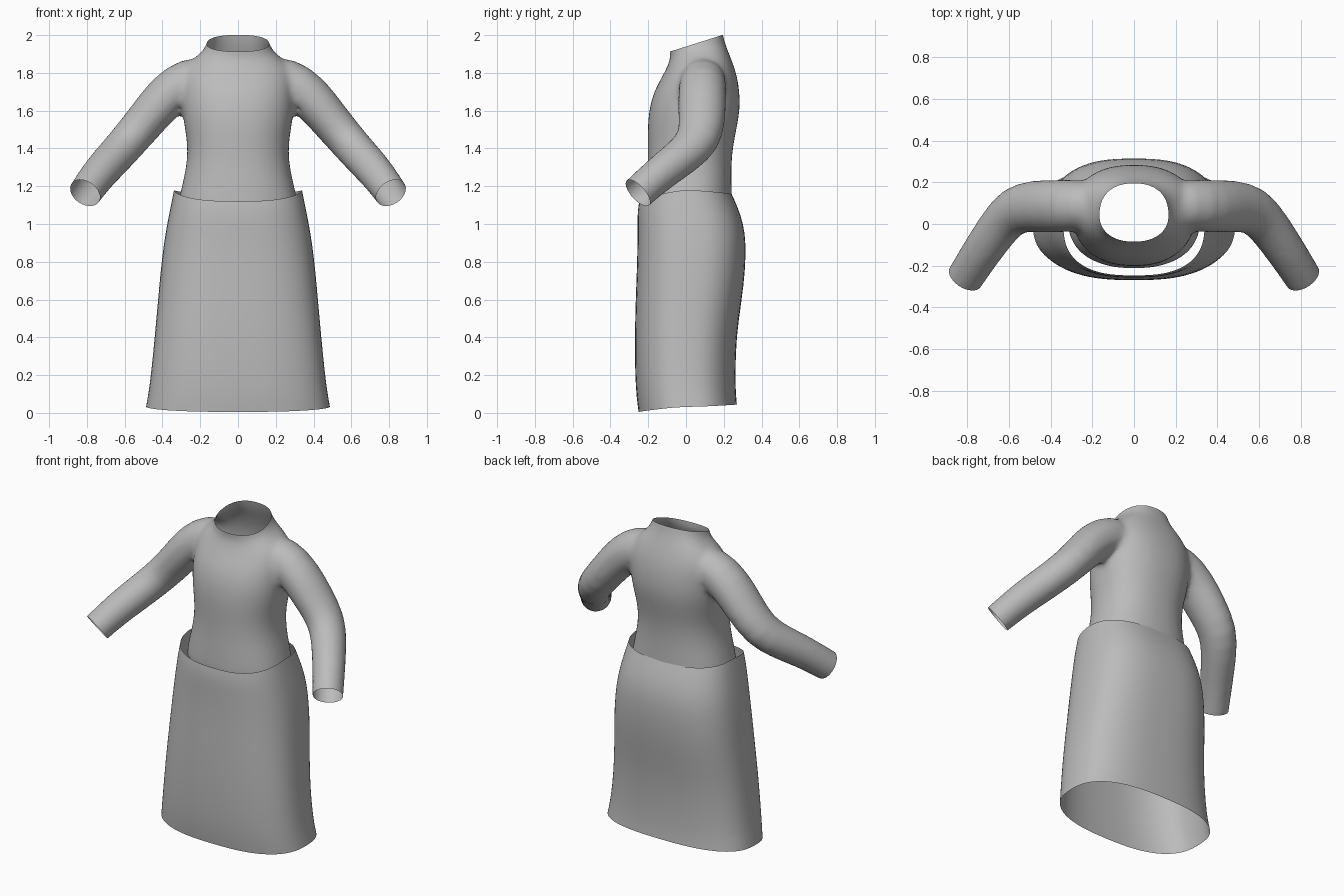
import bpy
import bmesh
from math import cos, sin, tau
from mathutils import Vector

if "Cube" in bpy.data.objects:
    bpy.data.objects.remove(bpy.data.objects["Cube"])

SEGMENTS = 40

cloth = bpy.data.materials.new("grey cloth")
cloth.use_nodes = True
grey = (0.5, 0.5, 0.5, 1)
cloth.diffuse_color = grey
cloth.node_tree.nodes["Principled BSDF"].inputs["Base Color"].default_value = grey


def power(value, exponent):
    return abs(value) ** exponent * (1 if value >= 0 else -1)


def body_ring(z, front, back, half_width, lift_front, lift_back, squareness):
    """Rounded cross-section whose front and back can rise or dip."""
    points = []
    for i in range(SEGMENTS):
        angle = tau * i / SEGMENTS
        c = power(cos(angle), 2 / squareness)
        s = power(sin(angle), 2 / squareness)
        lift = (lift_front if s < 0 else lift_back) * abs(s) ** 1.5
        y = (front + back) / 2 + s * (back - front) / 2
        points.append(Vector((c * half_width, y, z + lift)))
    return points


def sleeve_rings(path, side):
    """Elliptical rings set square to the path of the arm."""
    centres = [Vector((side * x, y, z)) for x, y, z, ru, rv in path]
    rings = []
    for i, (centre, station) in enumerate(zip(centres, path)):
        ahead = centres[min(i + 1, len(path) - 1)]
        behind = centres[max(i - 1, 0)]
        along = (ahead - behind).normalized()
        u = (Vector((0, 1, 0)) - along * along.y).normalized()
        v = along.cross(u)
        rings.append([centre + u * station[3] * cos(tau * k / SEGMENTS)
                      + v * station[4] * sin(tau * k / SEGMENTS)
                      for k in range(SEGMENTS)])
    return rings


def loft(bm, rings, capped):
    rows = [[bm.verts.new(p) for p in ring] for ring in rings]
    for low, high in zip(rows, rows[1:]):
        for i in range(SEGMENTS):
            j = (i + 1) % SEGMENTS
            bm.faces.new((low[i], low[j], high[j], high[i]))
    if capped:
        bm.faces.new(rows[0][::-1])
        bm.faces.new(rows[-1])


def make_object(name, bm):
    bmesh.ops.recalc_face_normals(bm, faces=bm.faces)
    mesh = bpy.data.meshes.new(name)
    bm.to_mesh(mesh)
    bm.free()
    mesh.materials.append(cloth)
    mesh.shade_smooth()
    obj = bpy.data.objects.new(name, mesh)
    bpy.context.collection.objects.link(obj)
    return obj


# Skirt: open tube, dipped at the front waist and lifted at the back hem
# columns: height, front y, back y, half width, front lift, back lift
skirt_rows = [
    (0.032, -0.252, 0.270, 0.488, -0.027, 0.012),
    (0.10, -0.262, 0.264, 0.476, -0.02, 0.01),
    (0.20, -0.270, 0.262, 0.462, -0.01, 0),
    (0.40, -0.272, 0.266, 0.442, 0, 0),
    (0.60, -0.267, 0.296, 0.424, 0, 0),
    (0.75, -0.261, 0.314, 0.411, 0, 0),
    (0.90, -0.257, 0.318, 0.393, 0, 0),
    (1.00, -0.258, 0.305, 0.376, -0.01, 0),
    (1.10, -0.257, 0.274, 0.356, -0.03, -0.01),
    (1.18, -0.248, 0.242, 0.340, -0.06, -0.02),
]
bm = bmesh.new()
loft(bm, [body_ring(*row, 2.6) for row in skirt_rows], capped=False)
skirt = make_object("skirt", bm)
skirt.modifiers.new("smooth_cloth", "SUBSURF").levels = 1

# Bodice: closed torso and arm volumes, fused, then cut open
torso_rows = [
    (1.00, -0.218, 0.250, 0.335, 0, 0),
    (1.10, -0.214, 0.245, 0.320, 0, 0),
    (1.20, -0.210, 0.242, 0.298, 0, 0),
    (1.30, -0.203, 0.240, 0.274, 0, 0),
    (1.40, -0.202, 0.247, 0.266, 0, 0),
    (1.50, -0.204, 0.267, 0.280, 0, 0),
    (1.60, -0.198, 0.287, 0.298, 0, 0),
    (1.70, -0.172, 0.285, 0.300, 0, 0),
    (1.78, -0.132, 0.270, 0.300, -0.01, 0.01),
    (1.85, -0.100, 0.240, 0.270, -0.02, 0.025),
    (1.91, -0.082, 0.208, 0.185, -0.035, 0.04),
    (1.96, -0.086, 0.196, 0.160, -0.043, 0.04),
    (2.06, -0.100, 0.180, 0.152, -0.043, 0.04),
]
# columns: centre x, y, z, then depth radius and thickness radius
arm_path = [
    (0.10, 0.09, 1.78, 0.10, 0.10),
    (0.26, 0.09, 1.765, 0.125, 0.13),
    (0.38, 0.085, 1.68, 0.127, 0.118),
    (0.47, 0.085, 1.57, 0.127, 0.108),
    (0.575, 0.075, 1.445, 0.118, 0.102),
    (0.65, -0.015, 1.36, 0.104, 0.100),
    (0.73, -0.13, 1.275, 0.095, 0.096),
    (0.81, -0.255, 1.165, 0.090, 0.088),
    (0.87, -0.35, 1.08, 0.089, 0.087),
]
bm = bmesh.new()
loft(bm, [body_ring(*row, 2.3) for row in torso_rows], capped=True)
for side in (-1, 1):
    loft(bm, sleeve_rings(arm_path, side), capped=True)
bodice = make_object("bodice_with_sleeves", bm)
bodice.modifiers.new("round", "SUBSURF").levels = 1
fuse = bodice.modifiers.new("fuse", "REMESH")
fuse.mode = "VOXEL"
fuse.voxel_size = 0.017
relax = bodice.modifiers.new("relax", "SMOOTH")
relax.factor = 0.5
relax.iterations = 8

bpy.context.view_layer.update()
graph = bpy.context.evaluated_depsgraph_get()
fused = bpy.data.meshes.new_from_object(bodice.evaluated_get(graph))
bodice.modifiers.clear()
bodice.data = fused

# Openings: two cuffs, the slanted neckline and the hidden waist edge
openings = [((side * 0.81, -0.255, 1.165), (side * 0.42, -0.68, -0.6))
            for side in (-1, 1)]
openings += [((0, 0.055, 1.957), (0, -0.3, 0.95)),
             ((0, 0, 1.085), (0, 0, -1))]
bm = bmesh.new()
bm.from_mesh(fused)
for point, normal in openings:
    bmesh.ops.bisect_plane(bm, geom=bm.verts[:] + bm.edges[:] + bm.faces[:],
                           plane_co=point, plane_no=Vector(normal).normalized(),
                           clear_outer=True)
bm.to_mesh(fused)
bm.free()
fused.materials.clear()
fused.materials.append(cloth)
fused.shade_smooth()
